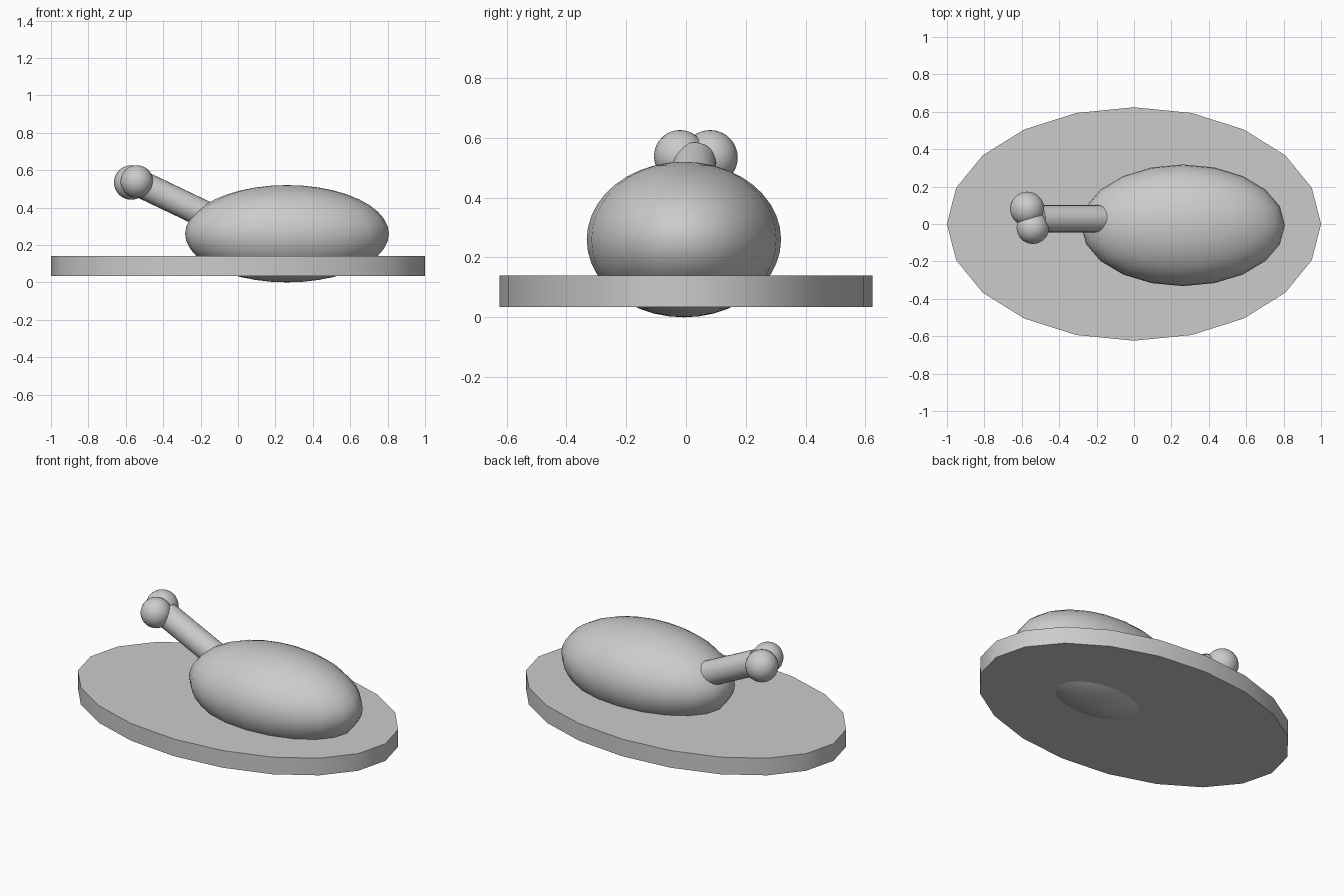
import bpy, math
from mathutils import Vector

if "Cube" in bpy.data.objects:
    bpy.data.objects.remove(bpy.data.objects["Cube"])


def finish(name, scale=(1, 1, 1)):
    ob = bpy.context.object
    ob.name = name
    ob.scale = scale
    bpy.ops.object.transform_apply(location=False, rotation=False, scale=True)
    bpy.ops.object.shade_smooth_by_angle(angle=math.radians(40))
    return ob


def ellipsoid(name, loc, radii, segs=20, rings=20):
    bpy.ops.mesh.primitive_uv_sphere_add(segments=segs, ring_count=rings, radius=1, location=loc)
    return finish(name, radii)


def rod(name, a, b, radius, segs=24):
    a, b = Vector(a), Vector(b)
    bpy.ops.mesh.primitive_cylinder_add(vertices=segs, radius=radius, depth=(b - a).length,
                                        location=(a + b) / 2)
    bpy.context.object.rotation_euler = (b - a).to_track_quat('Z', 'Y').to_euler()
    return finish(name)


# Oval serving plate, 20 sides with a vertex on each axis
bpy.ops.mesh.primitive_cylinder_add(vertices=20, radius=1, depth=0.105, location=(0, 0, 0.0875))
finish("plate", (1, 0.624, 1))

# Meat, sunk through the plate
ellipsoid("meat", (0.262, -0.007, 0.26), (0.545, 0.325, 0.26))

# Bone shaft rising out of the meat
rod("bone_shaft", (-0.05, 0.028, 0.302), (-0.505, 0.028, 0.519), 0.073)

# Two knuckles on the bone end
ellipsoid("bone_knuckle_back", (-0.571, 0.081, 0.534), (0.092,) * 3)
ellipsoid("bone_knuckle_front", (-0.541, -0.02, 0.539), (0.087,) * 3)
